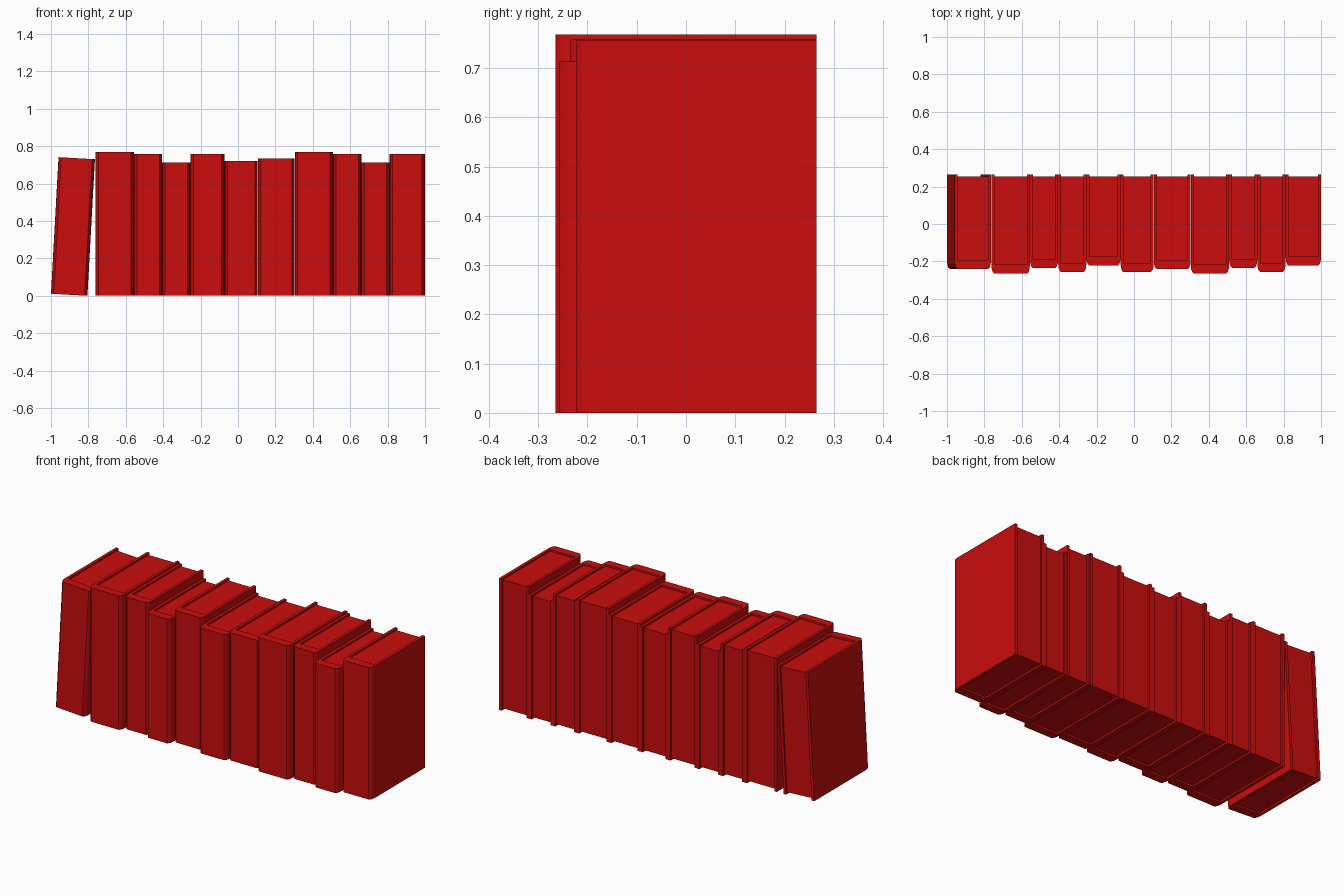
import bpy, bmesh, math

if "Cube" in bpy.data.objects:
    bpy.data.objects.remove(bpy.data.objects["Cube"])

BACK = 0.265      # shared back plane of all covers
COVER = 0.016     # cover board thickness
SPINE = 0.048     # spine thickness
INSET = 0.01      # page block recess

red = bpy.data.materials.new("red")
red.diffuse_color = (0.6, 0.004, 0.004, 1)
red.use_nodes = True
red.node_tree.nodes["Principled BSDF"].inputs["Base Color"].default_value = red.diffuse_color


def prism(name, outline, z0, z1):
    """Extrude an xy outline from z0 to z1."""
    bm = bmesh.new()
    face = bm.faces.new([bm.verts.new((x, y, z0)) for x, y in outline])
    ext = bmesh.ops.extrude_face_region(bm, geom=[face])
    for v in ext["geom"]:
        if isinstance(v, bmesh.types.BMVert):
            v.co.z = z1
    bmesh.ops.recalc_face_normals(bm, faces=bm.faces)
    me = bpy.data.meshes.new(name)
    bm.to_mesh(me)
    bm.free()
    me.materials.append(red)
    ob = bpy.data.objects.new(name, me)
    bpy.context.collection.objects.link(ob)
    return ob


def book(i, x0, x1, height, front, tilt=0.0):
    hw = (x1 - x0) / 2
    inner = hw - COVER
    # U-shaped cover with softened spine corners
    half = [(hw - 0.015, front), (hw - 0.007, front + 0.008),
            (hw - 0.002, front + 0.022), (hw, front + 0.04),
            (hw, BACK), (inner, BACK), (inner, front + SPINE)]
    outline = half + [(-x, y) for x, y in reversed(half)]
    cover = prism(f"book_cover_{i}", outline, 0, height)
    # page block, recessed at top, bottom and back
    w, f, b = inner + 0.002, front + SPINE - 0.002, BACK - INSET
    pages = prism(f"book_pages_{i}", [(-w, f), (w, f), (w, b), (-w, b)],
                  INSET, height - INSET)
    for ob in (cover, pages):
        ob.location = ((x0 + x1) / 2, 0, hw * math.sin(tilt))
        ob.rotation_euler.y = tilt
    bpy.ops.object.select_all(action='DESELECT')
    cover.select_set(True)
    bpy.context.view_layer.objects.active = cover
    bpy.ops.object.shade_smooth_by_angle(angle=math.radians(35))


# leaning book at the left end
book(0, -1.0, -0.805, 0.731, -0.24, math.asin(0.055))

# upright books: right edge x, height, spine y
row = [(-0.557, 0.768, -0.265), (-0.406, 0.758, -0.235), (-0.255, 0.713, -0.257),
       (-0.072, 0.757, -0.222), (0.105, 0.72, -0.257), (0.303, 0.733, -0.24),
       (0.508, 0.768, -0.265), (0.659, 0.758, -0.235), (0.81, 0.713, -0.257),
       (1.0, 0.757, -0.222)]
left = -0.763
for i, (right, height, front) in enumerate(row, 1):
    book(i, left + 0.001, right, height, front)
    left = right
